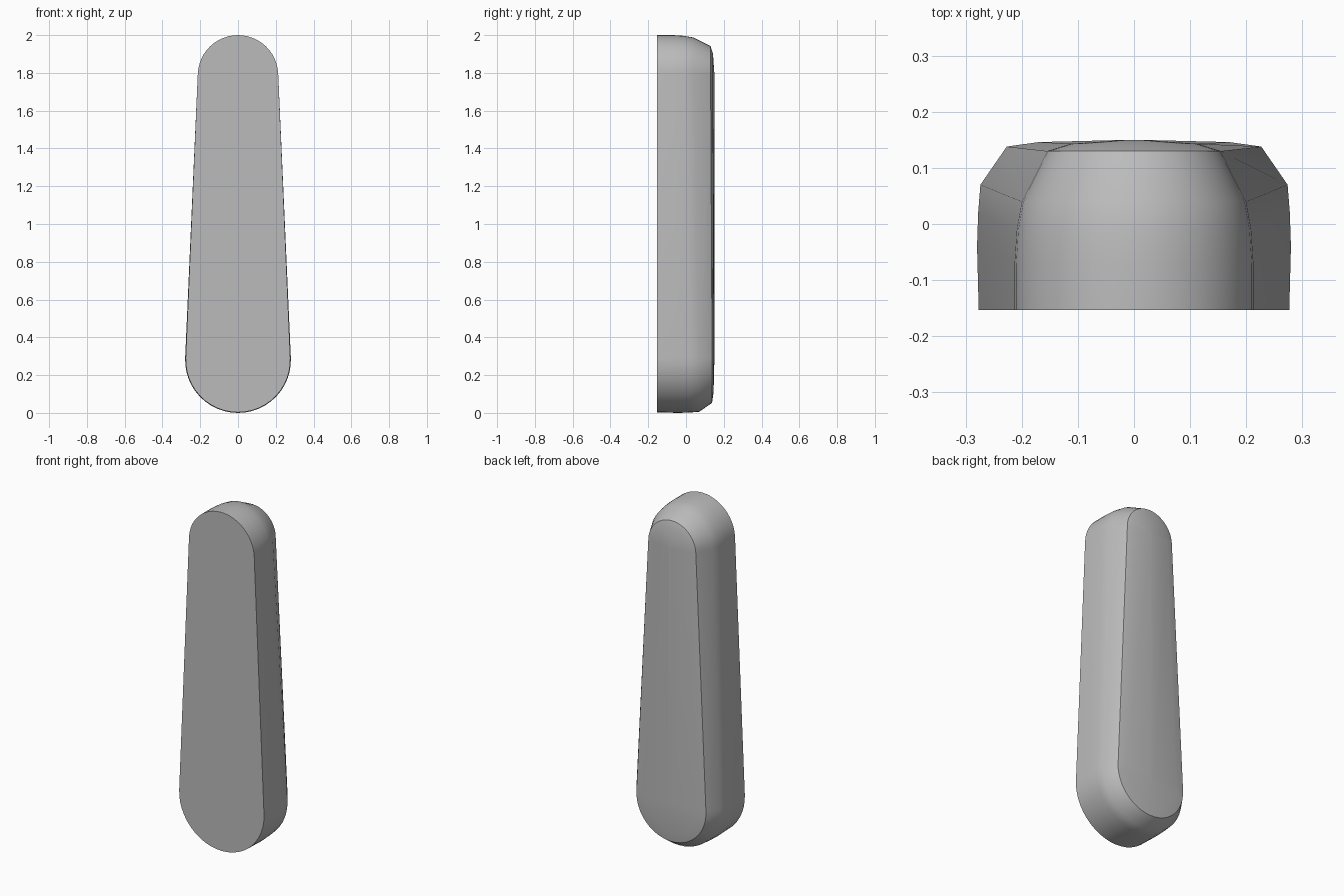
import bpy, bmesh, math

if "Cube" in bpy.data.objects:
    bpy.data.objects.remove(bpy.data.objects["Cube"], do_unlink=True)

grey = bpy.data.materials.new("mid grey")
grey.use_nodes = True
colour = (0.5, 0.5, 0.5, 1)
grey.diffuse_color = colour
grey.node_tree.nodes["Principled BSDF"].inputs["Base Color"].default_value = colour

# Tapered capsule outline: a wide round foot and a narrower round head
LOW_R, HIGH_R = 0.28, 0.213
LOW_Z, HIGH_Z = LOW_R, 2 - HIGH_R
TILT = math.asin((LOW_R - HIGH_R) / (HIGH_Z - LOW_Z))
STEPS = 24


def arc(centre, radius, start, end, y):
    for i in range(STEPS + 1):
        a = start + (end - start) * i / STEPS
        yield (radius * math.cos(a), y, centre + radius * math.sin(a))


def outline(y_low, y_high, inset_low, inset_high):
    pts = list(arc(HIGH_Z, HIGH_R - inset_high, TILT, math.pi - TILT, y_high))
    pts += arc(LOW_Z, LOW_R - inset_low, math.pi - TILT, 2 * math.pi + TILT, y_low)
    return pts


# Layers from the flat front to the rounded back: depth and inset at foot and head
layers = [
    (-0.153, -0.153, 0.003, 0.0),
    (-0.04, -0.07, 0.0, 0.0),
    (0.02, -0.01, 0.002, 0.004),
    (0.07, 0.04, 0.006, 0.013),
    (0.138, 0.13, 0.053, 0.058),
    (0.146, 0.143, 0.11, 0.10),
    (0.15, 0.15, LOW_R - 0.01, HIGH_R - 0.01),
]

bm = bmesh.new()
rings = [[bm.verts.new(p) for p in outline(*layer)] for layer in layers]
count = len(rings[0])
for a, b in zip(rings, rings[1:]):
    for i in range(count):
        j = (i + 1) % count
        bm.faces.new((a[i], a[j], b[j], b[i]))
bm.faces.new(rings[0])
bm.faces.new(rings[-1])
bmesh.ops.recalc_face_normals(bm, faces=bm.faces)

mesh = bpy.data.meshes.new("tapered_body")
bm.to_mesh(mesh)
bm.free()
mesh.materials.append(grey)
body = bpy.data.objects.new("tapered_body", mesh)
bpy.context.collection.objects.link(body)

# Smooth sides with a crisp front edge and back rim
bpy.context.view_layer.objects.active = body
body.select_set(True)
bpy.ops.object.shade_smooth_by_angle(angle=math.radians(35))
